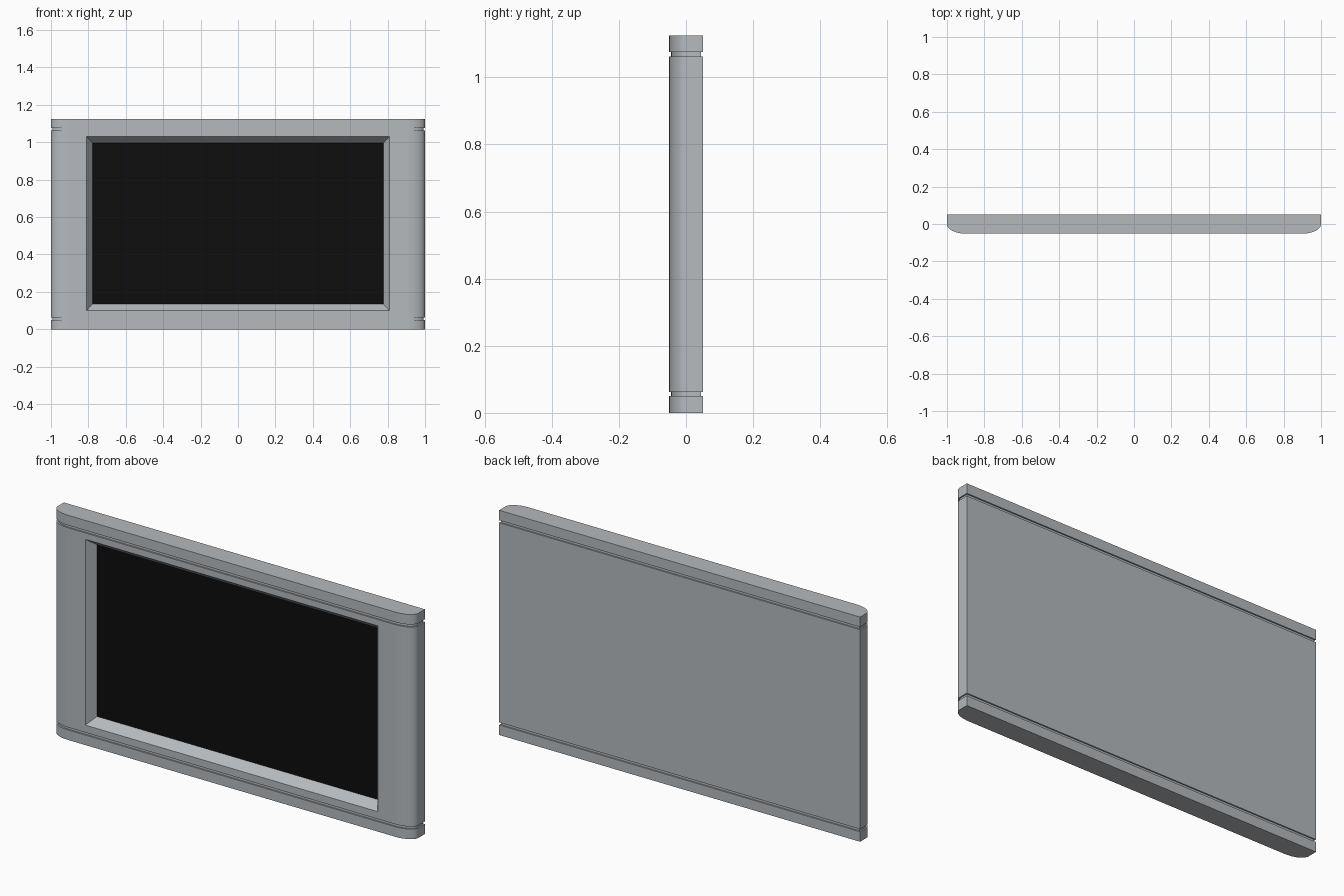
import bpy, bmesh, math

cube = bpy.data.objects.get("Cube")
if cube:
    bpy.data.objects.remove(cube, do_unlink=True)

HALF_W, HALF_D, HEIGHT = 1.0, 0.051, 1.125
GROOVE = 0.007            # groove depth
G0, G1 = 0.05, 0.063      # groove height range, mirrored at the top
CORNER_W = 0.095          # width of the rounded front corners
STEPS = 10


def material(name, rgb):
    m = bpy.data.materials.new(name)
    m.use_nodes = True
    m.diffuse_color = (*rgb, 1)
    bsdf = m.node_tree.nodes["Principled BSDF"]
    bsdf.inputs["Base Color"].default_value = (*rgb, 1)
    bsdf.inputs["Roughness"].default_value = 0.6
    return m


silver = material("silver grey", (0.46, 0.49, 0.515))
black = material("screen black", (0.004, 0.004, 0.004))


def outline(inset):
    """Plan outline: flat back, straight sides, elliptical front corners."""
    w, d = HALF_W - inset, HALF_D - inset
    right = [(w, d)]
    for i in range(STEPS + 1):
        a = math.pi / 2 * i / STEPS
        right.append((w - CORNER_W * (1 - math.cos(a)), -d * math.sin(a)))
    return right + [(-x, y) for x, y in reversed(right)]


def finish(bm, name, mats):
    bmesh.ops.recalc_face_normals(bm, faces=bm.faces)
    mesh = bpy.data.meshes.new(name)
    bm.to_mesh(mesh)
    bm.free()
    obj = bpy.data.objects.new(name, mesh)
    bpy.context.collection.objects.link(obj)
    for m in mats:
        mesh.materials.append(m)
    bpy.ops.object.select_all(action='DESELECT')
    obj.select_set(True)
    bpy.context.view_layer.objects.active = obj
    bpy.ops.object.shade_smooth_by_angle(angle=math.radians(30))
    return obj


def place_rectangle(face, half_x, z0, z1, y):
    mid = (z0 + z1) / 2
    for v in face.verts:
        v.co = (math.copysign(half_x, v.co.x), y, z1 if v.co.z > mid else z0)


# Casing: one loft with stepped grooves near the bottom and top
layers = [(0, 0), (G0, 0), (G0, GROOVE), (G1, GROOVE), (G1, 0)]
layers += [(HEIGHT - z, inset) for z, inset in reversed(layers)]
bm = bmesh.new()
rings = [[bm.verts.new((x, y, z)) for x, y in outline(inset)] for z, inset in layers]
for lo, hi in zip(rings, rings[1:]):
    for i in range(len(lo)):
        j = (i + 1) % len(lo)
        bm.faces.new((lo[i], lo[j], hi[j], hi[i]))
bm.faces.new(rings[0])
bm.faces.new(rings[-1])
bmesh.ops.recalc_face_normals(bm, faces=bm.faces)

# Sloped recess cut into the large front panel, with the screen at its bottom
front = max((f for f in bm.faces if f.normal.y < -0.99), key=lambda f: f.calc_area())
bmesh.ops.inset_individual(bm, faces=[front], thickness=0.02)
place_rectangle(front, 0.81, 0.10, 1.03, -HALF_D)
bmesh.ops.inset_individual(bm, faces=[front], thickness=0.02)
place_rectangle(front, 0.777, 0.135, 0.995, -0.006)
front.material_index = 1
finish(bm, "television_casing", [silver, black])
